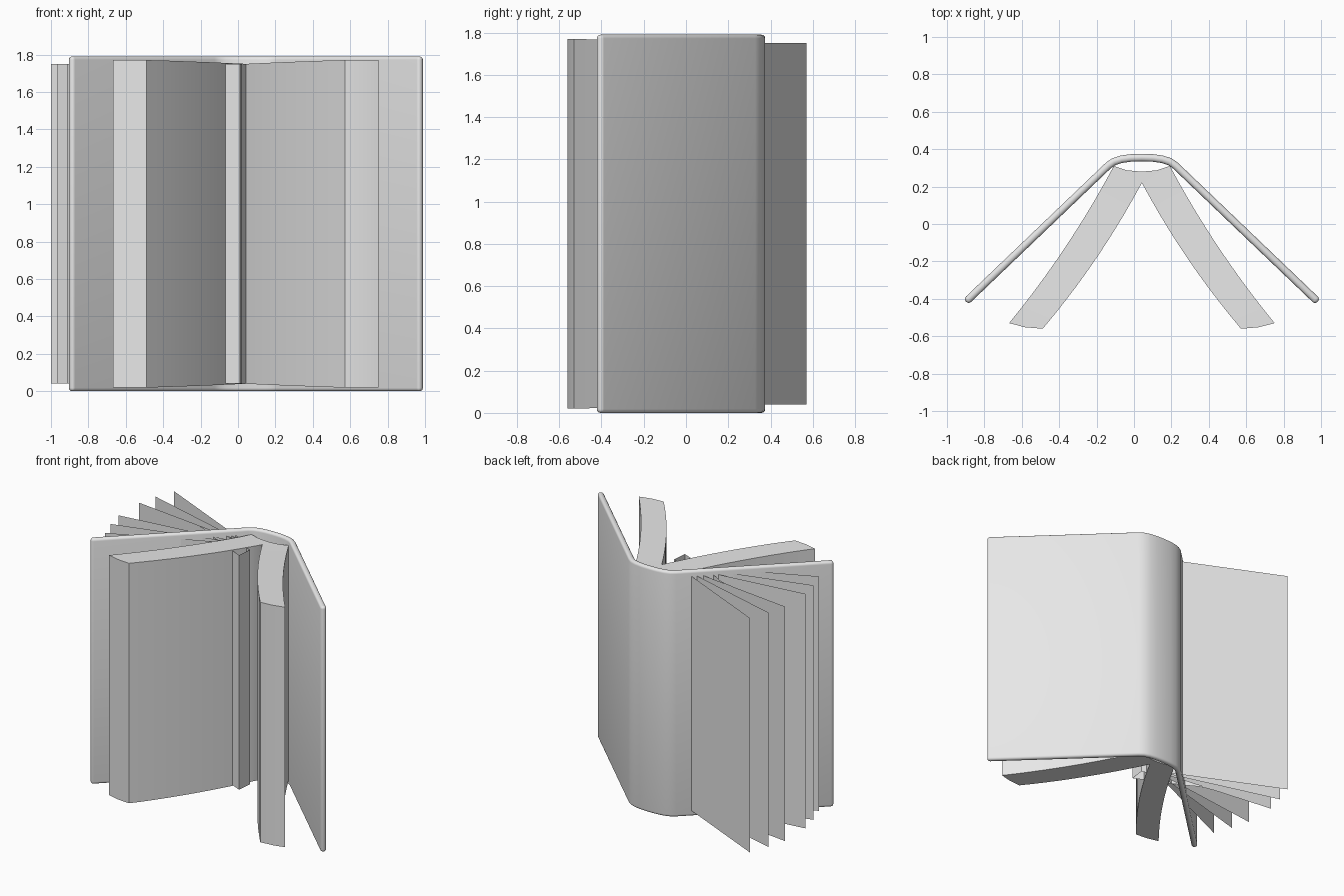
import bpy, bmesh
from mathutils import Vector

old = bpy.data.objects.get("Cube")
if old:
    bpy.data.objects.remove(old)

MID = 0.042        # x of the spine
HEIGHT = 1.79

grey = bpy.data.materials.new("light_grey")
grey.use_nodes = True
grey.diffuse_color = (0.8, 0.8, 0.8, 1)
grey.node_tree.nodes["Principled BSDF"].inputs["Base Color"].default_value = (0.8, 0.8, 0.8, 1)


def finish(name, bm):
    """Turn a bmesh into a named grey object."""
    mesh = bpy.data.meshes.new(name)
    bm.to_mesh(mesh)
    bm.free()
    obj = bpy.data.objects.new(name, mesh)
    obj.data.materials.append(grey)
    bpy.context.collection.objects.link(obj)
    return obj


def smooth(obj, angle=0.6):
    bpy.ops.object.select_all(action="DESELECT")
    obj.select_set(True)
    bpy.context.view_layer.objects.active = obj
    bpy.ops.object.shade_smooth_by_angle(angle=angle)


def sheet(name, path, low, high):
    """Stand a thin upright strip along a plan path."""
    bm = bmesh.new()
    rows = [[bm.verts.new((x, y, z)) for x, y in path] for z in (low, high)]
    for i in range(len(path) - 1):
        bm.faces.new((rows[0][i], rows[0][i + 1], rows[1][i + 1], rows[1][i]))
    return finish(name, bm)


def bow(a, b, push, steps=10):
    """Points from a to b, bowed towards the valley by push."""
    a, b = Vector(a), Vector(b)
    d = (b - a).normalized()
    side = Vector((-d.y, d.x))
    return [a.lerp(b, i / steps) + side * push * 4 * (i / steps) * (1 - i / steps)
            for i in range(steps + 1)]


# Cover: a folded strip with a rounded spine, thickened and rounded off
half = [(0, 0.355), (0.06, 0.353), (0.11, 0.346), (0.15, 0.333), (0.18, 0.312), (0.94, -0.415)]
path = [(MID - x, y) for x, y in reversed(half)] + [(MID + x, y) for x, y in half[1:]]
cover = sheet("cover", path, 0, HEIGHT)
solid = cover.modifiers.new("thickness", "SOLIDIFY")
solid.thickness = 0.04
solid.offset = 0
solid.use_even_offset = True
bevel = cover.modifiers.new("rounded_edges", "BEVEL")
bevel.width = 0.018
bevel.segments = 4
bevel.limit_method = "ANGLE"
bevel.angle_limit = 0.9
smooth(cover)

# Page blocks: two bowed halves, a little shorter at the spine
for name, side in (("left_page_block", 1), ("right_page_block", -1)):
    outer = bow((0.15, 0.31), (0.71, -0.53), -0.025)
    inner = bow((0, 0.22), (0.53, -0.56), -0.025)
    outline = outer + [Vector((0.625, -0.552))] + inner[::-1] + [Vector((0, 0.28)), Vector((0.08, 0.287))]
    bm = bmesh.new()
    rings = []
    for top in (False, True):
        ring = []
        for p in outline:
            inset = 0.02 + 0.02 * max(0, min(1, (0.22 - p.y) / -0.75 + 1))
            z = HEIGHT - inset if top else inset
            ring.append(bm.verts.new((MID + side * p.x, p.y, z)))
        rings.append(ring)
    n = len(outline)
    for i in range(n):
        j = (i + 1) % n
        if side < 0 or abs(outline[i].x) + abs(outline[j].x) > 0:
            bm.faces.new((rings[0][i], rings[0][j], rings[1][j], rings[1][i]))
    # Quads across the ends between the two bowed sides
    steps = len(outer)
    for ring in rings:
        inner_ring = ring[steps + 1:2 * steps + 1][::-1]
        for i in range(steps - 1):
            bm.faces.new((ring[i], ring[i + 1], inner_ring[i + 1], inner_ring[i]))
        bm.faces.new((ring[steps - 1], ring[steps], inner_ring[-1]))
        bm.faces.new((ring[0], inner_ring[0], ring[-2], ring[-1]))
    bmesh.ops.recalc_face_normals(bm, faces=bm.faces)
    smooth(finish(name, bm))

# Loose pages fanning out through the right-hand board
tips = [(-0.915, 0.57), (-0.965, 0.43), (-1.0, 0.29), (-1.0, 0.05), (-0.965, -0.09), (-0.915, -0.225)]
for i, tip in enumerate(tips):
    sheet(f"loose_page_{i + 1}", [tip, (-0.04, 0.172)], 0.04, 1.75)

# Curled page with a folded inner edge
curl = [(-0.53, 0.23), (-0.48, 0.222), (-0.42, 0.205), (-0.35, 0.165), (-0.25, 0.115),
        (-0.1, 0.045), (0.01, -0.003), (0.022, 0.105), (-0.015, 0.12)]
smooth(sheet("curled_page", curl, 0.04, 1.75))
